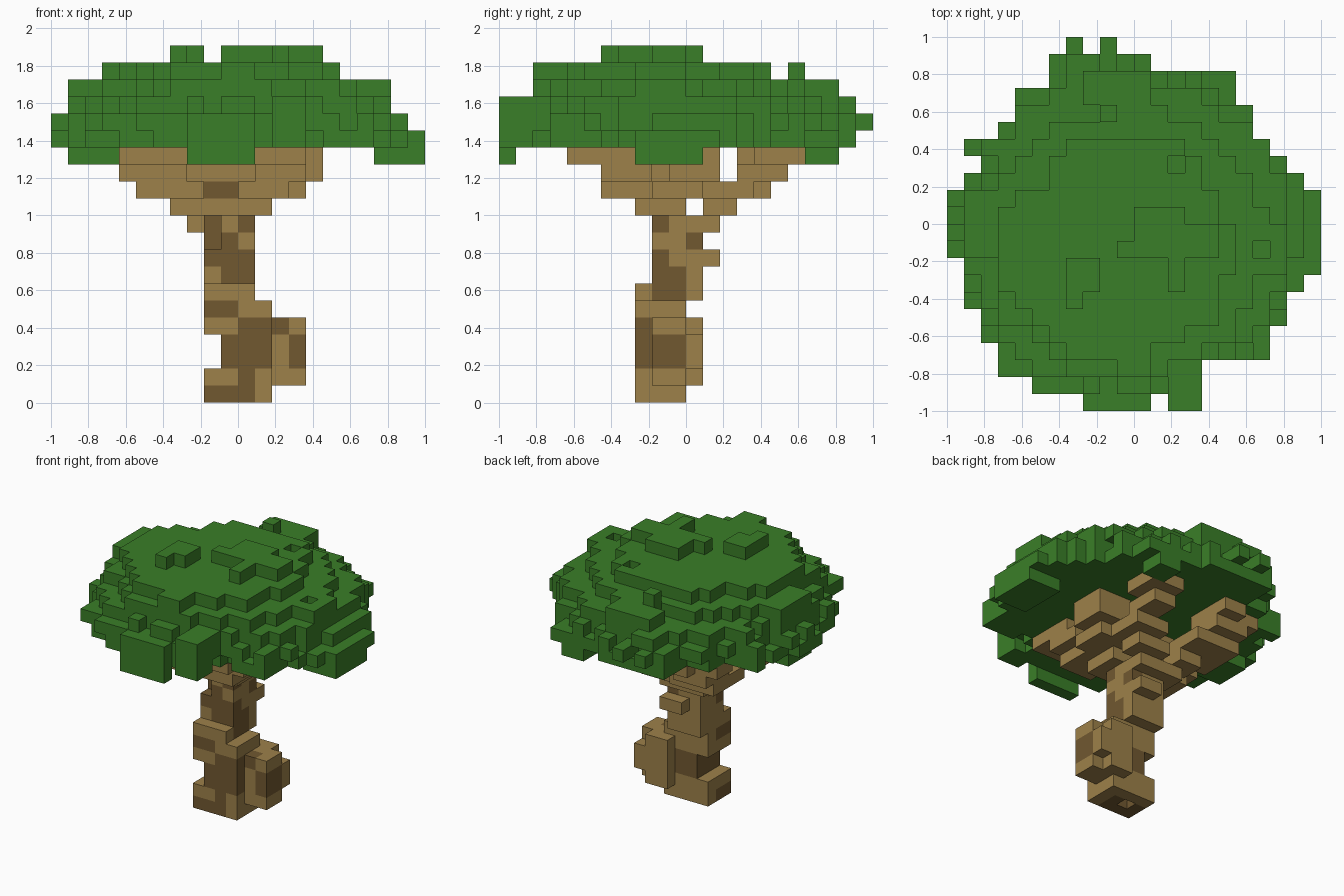
import bpy
import bmesh
import random
from itertools import product
from mathutils import Vector

random.seed(4)
UNIT = 2 / 22  # edge length of one block

if "Cube" in bpy.data.objects:
    bpy.data.objects.remove(bpy.data.objects["Cube"], do_unlink=True)


def make_material(name, colour):
    mat = bpy.data.materials.new(name)
    mat.use_nodes = True
    mat.diffuse_color = (*colour, 1)
    mat.node_tree.nodes["Principled BSDF"].inputs["Base Color"].default_value = (*colour, 1)
    return mat


leaf_green = make_material("leaf green", (0.042, 0.21, 0.021))
light_bark = make_material("light bark", (0.34, 0.22, 0.068))
dark_bark = make_material("dark bark", (0.165, 0.098, 0.03))


def fill(*boxes):
    """Cells of several boxes, each given by inclusive ranges in x, y and z."""
    cells = set()
    for i0, i1, j0, j1, k0, k1 in boxes:
        cells |= set(product(range(i0, i1 + 1), range(j0, j1 + 1), range(k0, k1 + 1)))
    return cells


def build_blocks(name, cells, materials, dark=frozenset()):
    """Skin a set of cells with only its exposed square faces."""
    bm = bmesh.new()
    corners = {}

    def corner(point):
        key = tuple(round(c) for c in point)
        if key not in corners:
            x, y, z = key
            corners[key] = bm.verts.new((x * UNIT - 1, y * UNIT - 1, z * UNIT))
        return corners[key]

    for cell in sorted(cells):
        for axis, side in product(range(3), (0, 1)):
            normal = Vector((0, 0, 0))
            normal[axis] = 2 * side - 1
            if tuple(int(c + n) for c, n in zip(cell, normal)) in cells:
                continue
            u, v = Vector((0, 0, 0)), Vector((0, 0, 0))
            u[(axis + 1) % 3] = 1
            v[(axis + 2) % 3] = 1
            base = Vector(cell)
            base[axis] += side
            loop = [base, base + u, base + u + v, base + v]
            if not side:
                loop.reverse()
            face = bm.faces.new([corner(p) for p in loop])
            face.material_index = int(cell in dark)
    mesh = bpy.data.meshes.new(name)
    bm.to_mesh(mesh)
    bm.free()
    for mat in materials:
        mesh.materials.append(mat)
    obj = bpy.data.objects.new(name, mesh)
    bpy.context.collection.objects.link(obj)
    return obj


# Trunk: twisted foot, side burl and slim stem
trunk = fill(
    (9, 12, 8, 10, 0, 1),     # foot
    (10, 12, 8, 10, 2, 3),    # waist
    (9, 12, 8, 10, 4, 5),     # shoulder
    (13, 14, 9, 10, 1, 4),    # burl
    (12, 13, 11, 11, 1, 4),
    (14, 14, 11, 11, 2, 3),
    (9, 11, 8, 11, 6, 6),     # neck
    (9, 11, 9, 10, 7, 8),     # stem
    (10, 11, 9, 9, 9, 11),
    (9, 11, 10, 10, 9, 11),
    (9, 11, 11, 11, 7, 10),   # back of stem
    (10, 11, 12, 12, 8, 8),   # knot
    (8, 11, 11, 12, 10, 10),
    (8, 12, 8, 10, 11, 12),   # crown of stem
    (8, 12, 8, 11, 13, 13),
)
trunk.discard((10, 9, 0))  # hollow under the foot

# Branches: stepped limbs spreading up to the canopy
front_left_limb = fill((11, 13, 6, 9, 12, 12), (12, 14, 6, 8, 13, 13), (12, 14, 4, 7, 14, 14))
left_limb = fill((11, 14, 9, 11, 12, 12), (12, 15, 10, 12, 13, 13), (13, 15, 10, 12, 14, 14))
back_left_limb = fill((10, 12, 12, 13, 11, 11), (11, 13, 12, 14, 12, 12),
                      (12, 13, 14, 16, 13, 13), (12, 14, 15, 17, 14, 14))
back_right_limb = fill((7, 8, 12, 13, 11, 11), (5, 8, 12, 15, 12, 12), (5, 7, 14, 16, 13, 13),
                       (6, 7, 14, 17, 14, 14), (4, 5, 15, 16, 14, 14))
front_right_limb = fill((7, 8, 8, 9, 11, 11), (5, 8, 6, 9, 12, 12), (4, 7, 6, 9, 13, 13),
                        (4, 7, 5, 8, 14, 14))
trunk |= front_left_limb | left_limb | back_left_limb | back_right_limb | front_right_limb

# Dark bark patches
patches = fill(
    (9, 11, 8, 9, 0, 0),
    (11, 11, 8, 8, 1, 1),
    (10, 12, 8, 10, 2, 3),
    (14, 14, 9, 10, 2, 3),
    (11, 13, 8, 9, 4, 4),
    (9, 10, 8, 9, 5, 5),
    (11, 11, 9, 10, 6, 6),
    (10, 11, 9, 10, 7, 7),
    (9, 11, 9, 9, 8, 8),
    (10, 10, 9, 9, 9, 9),
    (11, 11, 11, 11, 9, 9),
    (9, 9, 10, 10, 9, 10),
    (11, 11, 9, 9, 10, 11),
    (9, 10, 8, 8, 12, 12),
)
build_blocks("trunk_and_branches", trunk, [light_bark, dark_bark], patches)

# Canopy footprint: first and last column of each row, front to back
rows = ((8, 14), (5, 14), (3, 14), (3, 18), (2, 18), (2, 19), (1, 19), (1, 20),
        (1, 20), (0, 21), (0, 21), (0, 21), (0, 21), (1, 20), (2, 19), (1, 18),
        (3, 17), (4, 17), (4, 16), (6, 16), (6, 11), (7, 9))
footprint = {(i, j) for j, (a, b) in enumerate(rows) for i in range(a, b + 1)}
footprint -= {(12, 0), (8, 21)}
rim = {(i, j) for i, j in footprint
       if not {(i + 1, j), (i - 1, j), (i, j + 1), (i, j - 1)} <= footprint}

# Broad skirt, two blocks deep with a ragged rim
canopy = set()
for i, j in sorted(footprint):
    levels = {15, 16}
    if j == 21:
        levels = {16}
    elif i == 21:
        levels = {15}
    elif (i, j) in rim and random.random() < 0.5:
        levels = {random.choice((15, 16))}
    canopy |= {(i, j, k) for k in levels}

# Domed tiers above the skirt
for k, i0, i1, j0, j1 in ((17, 1, 19, 1, 19), (18, 2, 18, 2, 17), (19, 3, 16, 3, 15)):
    for i, j in sorted(footprint):
        u = (2 * i - i0 - i1) / (i1 - i0 + 1)
        v = (2 * j - j0 - j1) / (j1 - j0 + 1)
        if u * u + v * v < 1 + random.uniform(-0.12, 0.06):
            canopy.add((i, j, k))

# Raised tufts on top
canopy |= fill(
    (7, 8, 7, 8, 20, 20),
    (7, 7, 6, 6, 20, 20),
    (11, 13, 10, 11, 20, 20),
    (10, 15, 9, 9, 20, 20),
    (14, 15, 10, 10, 20, 20),
    (13, 13, 7, 8, 20, 20),
    (9, 9, 17, 17, 19, 19),
    (11, 13, 14, 15, 19, 19),
    (10, 11, 2, 4, 19, 19),
)

# Ledges on the sides and clumps hanging below the skirt
canopy |= fill(
    (1, 1, 9, 12, 18, 18),
    (19, 19, 8, 10, 18, 18),
    (8, 11, 18, 19, 18, 18),
    (13, 14, 0, 1, 16, 17),
    (7, 8, 20, 20, 17, 17),
    (8, 11, 0, 0, 14, 16),
    (19, 21, 8, 11, 14, 15),
    (1, 3, 9, 11, 14, 15),
    (14, 15, 18, 19, 14, 15),
)

# Small pits in the top
canopy -= {(13, 14, 19), (5, 13, 19)}
build_blocks("canopy", canopy, [leaf_green])
